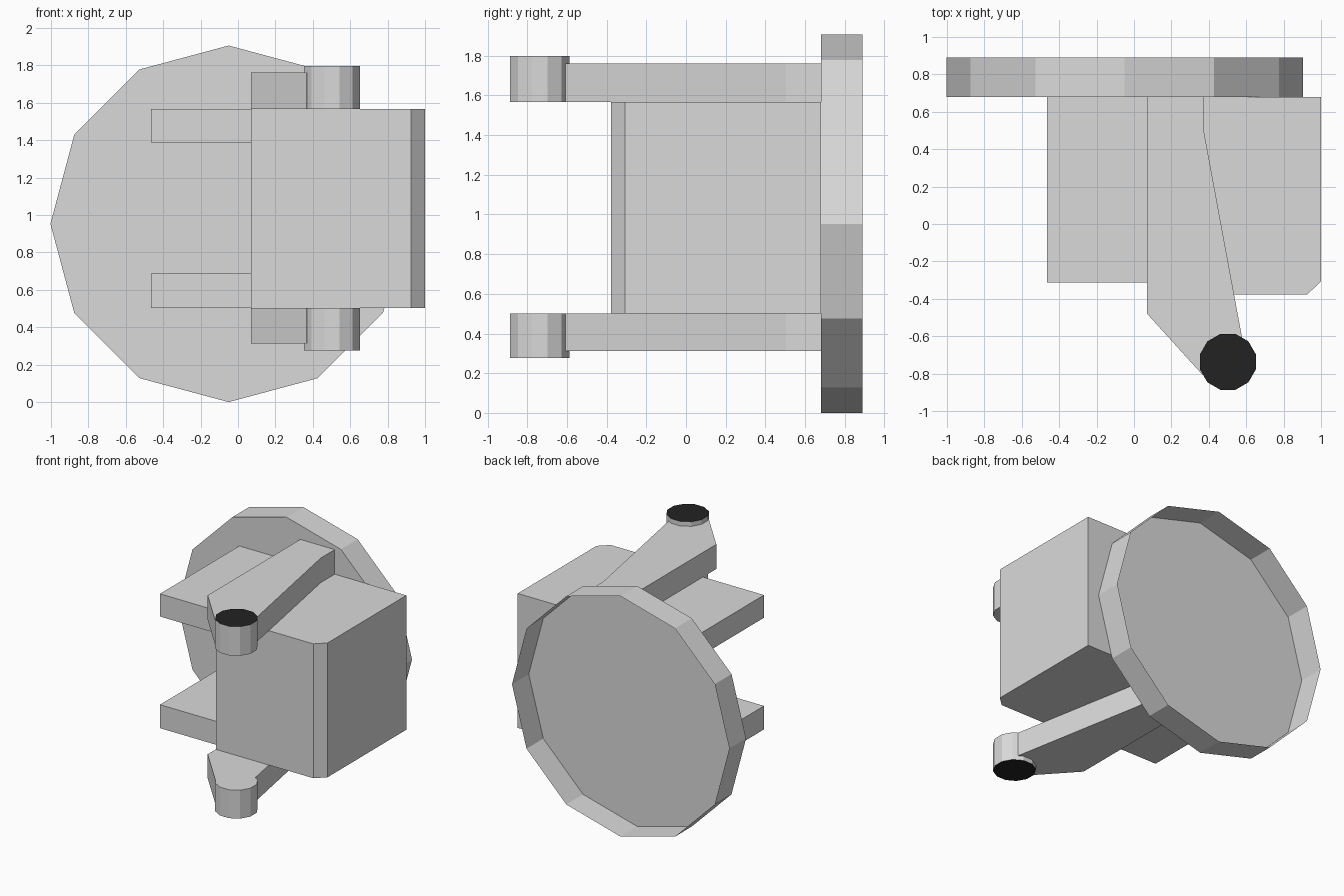
import bpy
import bmesh
import math

cube = bpy.data.objects.get("Cube")
if cube:
    bpy.data.objects.remove(cube, do_unlink=True)


def make_material(name, value):
    mat = bpy.data.materials.new(name)
    mat.use_nodes = True
    colour = (value, value, value, 1)
    mat.diffuse_color = colour
    mat.node_tree.nodes["Principled BSDF"].inputs["Base Color"].default_value = colour
    return mat


GREY = make_material("light_grey", 0.7)
BLACK = make_material("black", 0.016)


def prism(name, outline, low, high, axis="z", black_side=0, open_back=False):
    """Extrude an outline along z or y; black_side paints the +z or -z cap."""
    def place(a, b, h):
        return (a, b, h) if axis == "z" else (a, h, b)

    bm = bmesh.new()
    bottom = bm.faces.new([bm.verts.new(place(a, b, low)) for a, b in outline])
    moved = bmesh.ops.extrude_face_region(bm, geom=[bottom], use_keep_orig=True)
    shift = place(0, 0, high - low)
    bmesh.ops.translate(bm, vec=shift,
                        verts=[g for g in moved["geom"] if isinstance(g, bmesh.types.BMVert)])
    bmesh.ops.recalc_face_normals(bm, faces=bm.faces)
    bm.normal_update()
    for face in bm.faces:
        if black_side and face.normal.z * black_side > 0.9:
            face.material_index = 1
    if open_back:
        caps = [f for f in bm.faces if f.normal.y > 0.9]
        bmesh.ops.delete(bm, geom=caps, context="FACES_ONLY")
    mesh = bpy.data.meshes.new(name)
    bm.to_mesh(mesh)
    bm.free()
    mesh.materials.append(GREY)
    mesh.materials.append(BLACK)
    obj = bpy.data.objects.new(name, mesh)
    bpy.context.collection.objects.link(obj)
    return obj


def polygon(cx, cy, radius, sides, turn=0.0):
    step = math.tau / sides
    return [(cx + radius * math.cos(turn + i * step),
             cy + radius * math.sin(turn + i * step)) for i in range(sides)]


BACK = 0.68

# Twelve-sided shallow dish, open at the back
prism("back_dish", polygon(-0.05, 0.953, 0.953, 12), BACK, 0.89, axis="y", open_back=True)

# Main block with one chamfered front corner
prism("main_block", [(0.07, BACK), (0.07, -0.378), (0.925, -0.378),
                     (1.0, -0.307), (1.0, BACK)], 0.502, 1.567)

# Side shelves, slanted arms and capped pegs, above and below
shelf = [(-0.465, BACK), (-0.465, -0.313), (0.07, -0.313), (0.07, BACK)]
arm = [(0.07, BACK), (0.07, -0.48), (0.365, -0.805), (0.5, -0.735),
       (0.578, -0.61), (0.372, 0.505), (0.372, BACK)]
peg = polygon(0.502, -0.737, 0.155, 12, math.radians(15))

prism("upper_shelf", shelf, 1.387, 1.567)
prism("lower_shelf", shelf, 0.502, 0.688)
prism("upper_arm", arm, 1.567, 1.762)
prism("lower_arm", arm, 0.312, 0.502)
prism("upper_peg", peg, 1.567, 1.798, black_side=1)
prism("lower_peg", peg, 0.277, 0.502, black_side=-1)
